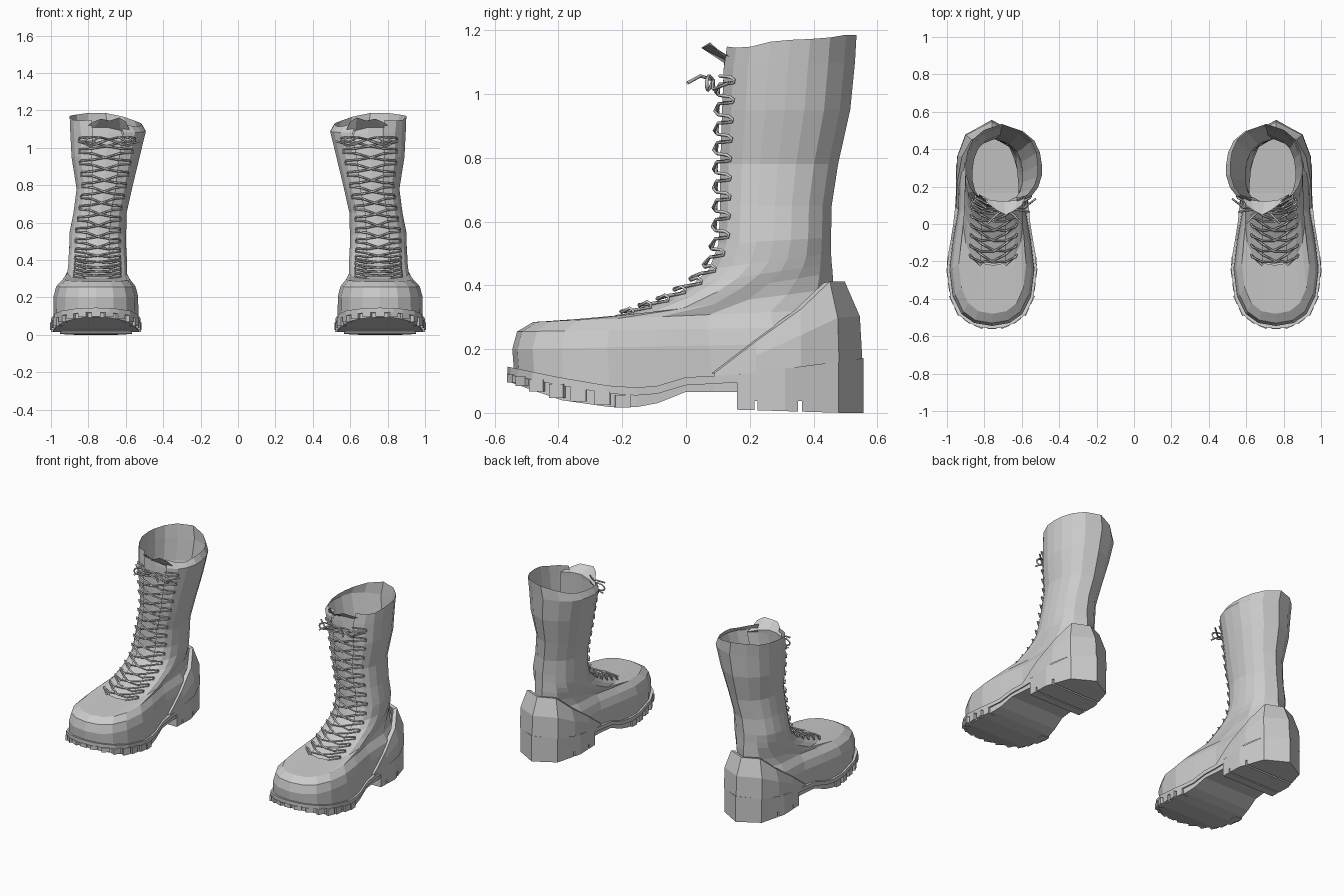
import bpy, bmesh, math
from mathutils import Vector

if "Cube" in bpy.data.objects:
    bpy.data.objects.remove(bpy.data.objects["Cube"])

CX = 0.76  # centre line of the right boot

# Half outlines: (position from front to back, half width), both normalised
FOOT = [(0, 0), (.015, .42), (.06, .72), (.145, .92), (.28, 1), (.42, .92), (.58, .79), (.78, .77), (.93, .56), (1, 0)]
SHAFT = [(0, 0), (.02, .4), (.09, .72), (.2, .9), (.35, 1), (.5, 1), (.65, .95), (.8, .8), (.92, .5), (1, 0)]
SOLE = [(0, 0), (.008, .3), (.03, .52), (.07, .76), (.145, .92), (.28, 1), (.36, .97), (.42, .92),
        (.5, .86), (.58, .82), (.65, .8), (.78, .8), (.93, .58), (1, 0)]
Y0, Y1, HW = -.56, .557, .24
# Side profiles of the sole: (y, z)
TOP = [(-.56, .145), (-.4, .112), (-.2, .078), (-.1, .082), (0, .112), (.16, .12), (.56, .172)]
BOTTOM = [(-.56, .095), (-.4, .04), (-.2, .012), (-.1, .027), (0, .066), (.16, .066), (.56, .066)]
# Height of the shaft rim: (y, z)
RIM = [(.12, 1.15), (.18, 1.143), (.28, 1.168), (.44, 1.175), (.49, 1.186), (.54, 1.186)]


def interp(table, t):
    for (a, p), (b, q) in zip(table, table[1:]):
        if t <= b:
            return p + (q - p) * max(0, (t - a) / (b - a))
    return table[-1][1]


def half_width(y):
    return HW * interp(SOLE, (y - Y0) / (Y1 - Y0))


def make(name, verts, faces):
    """Mesh object mirrored to the other boot."""
    me = bpy.data.meshes.new(name)
    me.from_pydata([tuple(v) for v in verts], [], faces)
    bm = bmesh.new()
    bm.from_mesh(me)
    bmesh.ops.remove_doubles(bm, verts=bm.verts, dist=.0005)
    bmesh.ops.recalc_face_normals(bm, faces=bm.faces)
    bm.to_mesh(me)
    bm.free()
    ob = bpy.data.objects.new(name, me)
    bpy.context.collection.objects.link(ob)
    mod = ob.modifiers.new("other_boot", 'MIRROR')
    mod.use_mirror_merge = False
    return ob


def grid(rows):
    n = len(rows[0])
    verts = [v for r in rows for v in r]
    faces = [(i * n + j, i * n + j + 1, (i + 1) * n + j + 1, (i + 1) * n + j)
             for i in range(len(rows) - 1) for j in range(n - 1)]
    return verts, faces


def slab(name, ya, yb, top, bottom, scale=1.0):
    """Closed slice of the sole between two y values."""
    ys = [ya] + [y for y in (Y0 + u * (Y1 - Y0) for u, _ in SOLE) if ya + .002 < y < yb - .002] + [yb]
    rows = []
    for y in ys:
        w, yy = half_width(y) * scale, y * (1 if y > 0 else .5 + scale / 2)
        loop = [(CX - w, yy, top(y)), (CX + w, yy, top(y)), (CX + w, yy, bottom(y)), (CX - w, yy, bottom(y))]
        rows.append(loop + loop[:1])
    verts, faces = grid(rows)
    e = len(verts) - 5
    return make(name, verts, faces + [(0, 1, 2, 3), (e, e + 1, e + 2, e + 3)])


def sole_top(y): return interp(TOP, y)
def sole_bottom(y): return interp(BOTTOM, y)


# Sole: welt, tread core, heel with two grooves
slab("welt", Y0, Y1, sole_top, lambda y: sole_top(y) - .025)
slab("sole_core", Y0, .2, lambda y: sole_top(y) - .02, sole_bottom, .96)
slab("heel_upper", .16, Y1, lambda y: sole_top(y) - .025, lambda y: .037)
for k, (a, b) in enumerate([(.16, .215), (.224, .352), (.364, Y1)]):
    slab(f"heel_tread_{k}", a, b, lambda y: .037, lambda y: max(0, .01 - .03 * (y - .16)))

# Tread lugs around the toe
lug_v, lug_f = [], []
fine = []
for (a, p), (b, q) in zip(SOLE[:8], SOLE[1:9]):
    fine += [Vector((HW * (p + (q - p) * i / 20), Y0 + (a + (b - a) * i / 20) * (Y1 - Y0))) for i in range(20)]
travelled, target = 0, 0
for p, q in zip(fine, fine[1:]):
    if travelled >= target and p.y < -.15:
        t = (q - p).normalized()
        n = Vector((t.y, -t.x))
        for s in ([1, -1] if p.x > .001 else [1]):
            if p.x < .001:
                t, n = Vector((1, 0)), Vector((0, -1))
            base = len(lug_v)
            for along, out, up in [(a, o, u) for u in (0, 1) for a, o in ((-.024, -.05), (.024, -.05), (.024, .003), (-.024, .003))]:
                c = p + t * along + n * out
                z = sole_top(p.y) - .022 if up else sole_bottom(p.y) + .004
                lug_v.append((CX + s * c.x, max(c.y, -.562), z))
            lug_f += [tuple(base + i for i in f) for f in
                      [(0, 1, 2, 3), (4, 5, 6, 7), (0, 1, 5, 4), (1, 2, 6, 5), (2, 3, 7, 6), (3, 0, 4, 7)]]
        target += .071
    travelled += (q - p).length
make("tread_lugs", lug_v, lug_f)

# Upper: rings of (z front, z back, y front, y back, half width, centre x, foot-to-shaft blend)
RINGS = [(0, 0, -.54, .53, .228, .76, 0), (.20, .22, -.545, .52, .226, .76, 0), (.255, .27, -.53, .50, .212, .76, 0),
         (.285, .325, -.48, .475, .18, .757, 0), (.30, .39, -.22, .462, .16, .753, .4),
         (.35, .44, -.08, .46, .157, .75, .7), (.40, .47, .01, .457, .155, .75, .9), (.45, .50, .065, .455, .152, .75, 1),
         (.53, .55, .095, .455, .152, .75, 1), (.65, .65, .10, .457, .142, .738, 1), (.78, .78, .10, .477, .148, .715, 1),
         (.95, .95, .105, .515, .182, .708, 1), (1.08, 1.10, .11, .53, .202, .695, 1), (1.145, 1.187, .12, .535, .192, .708, 1)]
rings = []
for k, (zf, zb, yf, yb, hw, cx, b) in enumerate(RINGS):
    half = [(f[0] + (g[0] - f[0]) * b, f[1] + (g[1] - f[1]) * b) for f, g in zip(FOOT, SHAFT)]
    loop = [(u, w) for u, w in half] + [(u, -w) for u, w in half[-2:0:-1]]
    ring = []
    for u, w in loop:
        y = yf + u * (yb - yf)
        z = sole_top(y) - .006 if k == 0 else zf + u * (zb - zf)
        if k == len(RINGS) - 1:
            z = interp(RIM, y) + .04 * min(0, w)  # rim dips on the inner side
        ring.append(Vector((cx + w * hw, y, z)))
    rings.append(ring)
N = len(rings[0])
LACE0 = 4  # first ring of the lacing gap
verts = [v for r in rings for v in r]
faces = [(i * N + j, i * N + (j + 1) % N, (i + 1) * N + (j + 1) % N, (i + 1) * N + j)
         for i in range(len(rings) - 1) for j in range(N) if not (i >= LACE0 and j in (0, N - 1))]
make("boot_upper", verts, faces)

# Tongue behind the lacing, with a flap leaning out at the top
rows = []
for r in rings[LACE0:]:
    rows.append([Vector((r[0].x + (r[j].x - r[0].x) * .92, r[j].y + .008, r[j].z - .006)) for j in (-2, -1, 0, 1, 2)])
rows[-1] = [v + Vector((-.01, -.008, -.035)) for v in rows[-1]]
rows.append([Vector((.685 + dx, y, z)) for dx, y, z in
             [(-.085, .10, 1.14), (-.05, .075, 1.162), (0, .048, 1.145), (.05, .075, 1.155), (.085, .10, 1.14)]])
make("tongue", *grid(rows))

# Heel counter wrapped around the back: (y, half width, top z, top half width)
side = [(.09, .193, .125, .192), (.22, .193, .225, .186), (.36, .186, .325, .16), (.48, .141, .412, .108), (.553, 0, .412, 0)]
low, mid, high = [], [], []
for y, w, zt, wt in side:
    back = max(0, y - .4)
    zb = sole_top(y) - .002
    low.append((w, y, zb))
    mid.append((w * .99, y - .05 * back, zb + (zt - zb) * .55))
    high.append((wt, y - .36 * back, zt))
inner = [(w * .88, y - .02, z - .004) for w, y, z in high]
rows = [[Vector((CX + s * w, y, z)) for s, part in ((1, r), (-1, r[-2::-1])) for w, y, z in part]
        for r in (low, mid, high, inner)]
make("heel_counter", *grid(rows))


# Laces as thin tubes, on both boots
def tube(name, paths, radius=.0055):
    cu = bpy.data.curves.new(name, 'CURVE')
    cu.dimensions = '3D'
    cu.bevel_depth = radius
    cu.bevel_resolution = 0
    for pts in paths:
        for m in (1, -1):
            sp = cu.splines.new('POLY')
            sp.points.add(len(pts) - 1)
            for q, p in zip(sp.points, pts):
                q.co = (m * p[0], p[1], p[2], 1)
    ob = bpy.data.objects.new(name, cu)
    bpy.context.collection.objects.link(ob)


front = rings[LACE0:-1]
lengths = [0]
for p, q in zip(front, front[1:]):
    lengths.append(lengths[-1] + (q[0] - p[0]).length)


def lace_point(d, j):
    """Point on ring column j at distance d up the lacing."""
    return Vector([interp([(l, r[j][a]) for l, r in zip(lengths, front)], d) for a in range(3)])


ROWS = 16
step = (lengths[-1] - .05) / (ROWS - 1)
paths = []
for s in (1, -1):
    pts = []
    for i in range(ROWS):
        d = i * step
        side_j = 2 * s * (1 if i % 2 else -1)
        eye, edge = lace_point(d, side_j), lace_point(d, side_j // 2)
        out = .01 if side_j > 0 else -.01
        pts += [edge + Vector((0, -.012, 0)), eye + Vector((out, .004, .004)), eye + Vector((out, .006, .014)),
                eye + Vector((out * .6, -.006, .022)),
                lace_point(d + step * .3, side_j // 2) + Vector((0, -.012, .008))]
        if i < ROWS - 1:
            pts.append(lace_point(d + step / 2, 0) + Vector((0, -.01 - .004 * s, .008)))
    paths.append(pts)
tube("laces", paths)

# Bow: two loops and two loose ends
knot = Vector((.69, .085, 1.045))
bow = []
for s in (1, -1):
    bow.append([knot + Vector((s * .13 * math.sin(t), -.02 * math.sin(t), .022 * math.sin(2 * t) - .015 * math.sin(t)))
                for t in (i * math.pi / 12 for i in range(13))])
    bow.append([knot, knot + Vector((s * .05, -.04, .012)), knot + Vector((s * .09, -.08, -.01))])
    bow.append([knot, knot + Vector((s * .1, .0, -.03)), knot + Vector((s * .165, .05, -.01))])
tube("lace_bow", bow)
